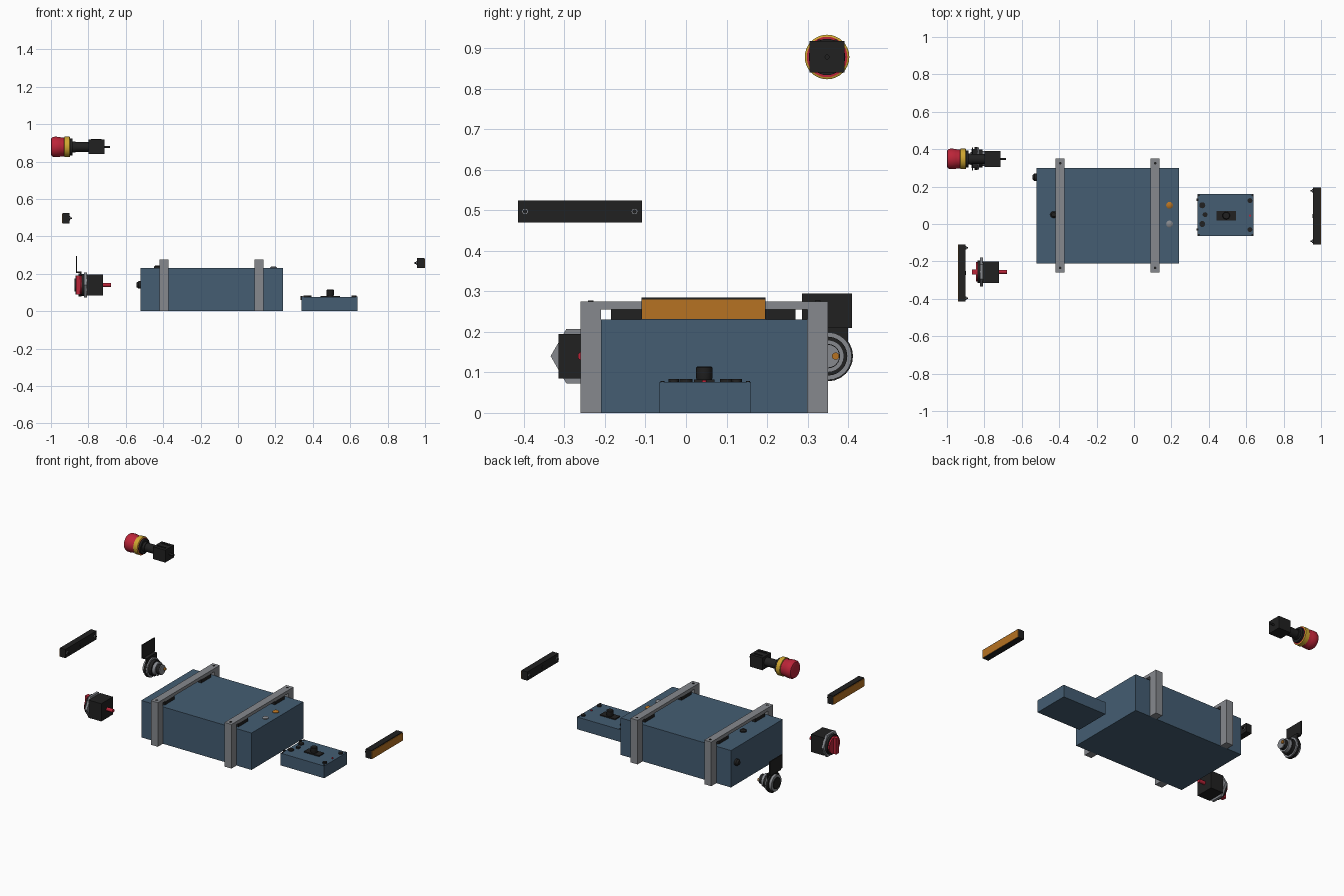
import bpy, bmesh, math
from mathutils import Matrix, Vector

if "Cube" in bpy.data.objects:
    bpy.data.objects.remove(bpy.data.objects["Cube"])


def material(name, rgb):
    m = bpy.data.materials.new(name)
    m.use_nodes = True
    m.diffuse_color = (*rgb, 1)
    m.node_tree.nodes["Principled BSDF"].inputs["Base Color"].default_value = (*rgb, 1)
    return m


BLUE = material("slate blue", (0.058, 0.11, 0.17))
GREY = material("steel grey", (0.24, 0.25, 0.27))
BLACK = material("black plastic", (0.015, 0.015, 0.015))
RED = material("signal red", (0.5, 0.018, 0.04))
YELLOW = material("yellow", (0.62, 0.38, 0.03))
ORANGE = material("amber", (0.47, 0.17, 0.016))


def finish(name, bm, mat, smooth=False):
    bmesh.ops.recalc_face_normals(bm, faces=bm.faces)
    me = bpy.data.meshes.new(name)
    bm.to_mesh(me)
    bm.free()
    me.materials.append(mat)
    ob = bpy.data.objects.new(name, me)
    bpy.context.collection.objects.link(ob)
    if smooth:
        bpy.ops.object.select_all(action='DESELECT')
        ob.select_set(True)
        bpy.context.view_layer.objects.active = ob
        bpy.ops.object.shade_smooth_by_angle(angle=math.radians(35))
    return ob


def box(name, xs, ys, zs, mat):
    """Box from its extents on each axis."""
    lo, hi = Vector((xs[0], ys[0], zs[0])), Vector((xs[1], ys[1], zs[1]))
    bm = bmesh.new()
    bmesh.ops.create_cube(bm, size=1, matrix=Matrix.Translation((lo + hi) / 2)
                          @ Matrix.Diagonal((*(hi - lo), 1)))
    return finish(name, bm, mat)


def turned(name, profile, at, mat, axis='X', sides=32):
    """Solid turned from (position along axis, radius) pairs; at = the axis point."""
    bm = bmesh.new()
    rings = []
    for pos, r in profile:
        ring = []
        for i in range(sides):
            a = math.tau * i / sides
            u, v = r * math.cos(a), r * math.sin(a)
            co = (pos, at[0] + u, at[1] + v) if axis == 'X' else (at[0] + u, at[1] + v, pos)
            ring.append(bm.verts.new(co))
        rings.append(ring)
    for a, b in zip(rings, rings[1:]):
        for i in range(sides):
            j = (i + 1) % sides
            bm.faces.new((a[i], a[j], b[j], b[i]))
    bm.faces.new(rings[0])
    bm.faces.new(rings[-1])
    return finish(name, bm, mat, sides > 8)


def rod(name, start, end, r, at, mat, axis='X', sides=24):
    return turned(name, [(start, r), (end, r)], at, mat, axis, sides)


# Main enclosure with lamps and cable glands
TOP = 0.23
box("main_enclosure", (-0.52, 0.24), (-0.21, 0.30), (0, TOP), BLUE)
for name, y, mat in (("amber_lamp", 0.10, ORANGE), ("clear_lamp", 0.0, GREY)):
    turned(name, [(TOP, 0.018), (TOP + 0.004, 0.018), (TOP + 0.009, 0.01)], (0.19, y), mat, 'Z')
turned("top_gland", [(TOP, 0.018), (TOP + 0.008, 0.018), (TOP + 0.015, 0.011)],
       (-0.43, 0.05), BLACK, 'Z')
turned("side_gland", [(-0.52, 0.02), (-0.532, 0.02), (-0.542, 0.012)], (0.25, 0.14), BLACK)

# Mounting straps bridging the enclosure, each on two rubber pads
for side, x in (("left", 0.113), ("right", -0.395)):
    xs = (x - 0.024, x + 0.024)
    box(side + "_strap_bar", xs, (-0.26, 0.35), (0.255, 0.275), GREY)
    for end, leg, pad, bolt in (("front", (-0.26, -0.21), (-0.185, -0.09), -0.235),
                                ("back", (0.30, 0.35), (0.175, 0.27), 0.325)):
        box(f"{side}_{end}_strap_leg", xs, leg, (0, 0.256), GREY)
        box(f"{side}_{end}_rubber_pad", (x - 0.02, x + 0.02), pad, (TOP, 0.255), BLACK)
        rod(f"{side}_{end}_strap_bolt", 0.275, 0.277, 0.007, (x, bolt), BLACK, 'Z', 12)

# Hand control pendant
DECK = 0.076
box("pendant_case", (0.34, 0.64), (-0.065, 0.16), (0, DECK), BLUE)
for i, (x, y, r) in enumerate([(0.365, 0.10, 0.016), (0.38, 0.05, 0.013), (0.365, 0.0, 0.016),
                               (0.62, 0.125, 0.013), (0.62, -0.03, 0.013)]):
    rod(f"pendant_button_{i + 1}", DECK, DECK + 0.008, r, (x, y), BLACK, 'Z')
for x in (0.347, 0.633):
    for y in (-0.058, 0.153):
        rod("pendant_screw", DECK, DECK + 0.003, 0.005, (x, y), BLACK, 'Z', 12)
for y in (-0.03, 0.13):
    box("pendant_side_clip", (0.335, 0.345), (y - 0.006, y + 0.006), (0.06, 0.082), BLACK)
rod("pendant_indicator", DECK, DECK + 0.005, 0.006, (0.62, 0.045), RED, 'Z', 12)
box("joystick_plate", (0.44, 0.545), (0.02, 0.07), (DECK, DECK + 0.006), BLACK)
turned("joystick_knob", [(DECK, 0.016), (0.085, 0.02), (0.112, 0.02), (0.115, 0.017)],
       (0.493, 0.045), BLACK, 'Z')


# Light bars: amber lens outward, bolts and cable entry inward
def light_bar(side, outer, inner, y, z):
    s = 1 if inner > outer else -1
    half = 0.153
    box(side + "_light_bar", sorted((outer + s * 0.003, inner)), (y - half, y + half),
        (z - 0.027, z + 0.027), BLACK)
    box(side + "_light_lens", sorted((outer, outer + s * 0.004)), (y - half + 0.001, y + half - 0.001),
        (z - 0.026, z + 0.022), ORANGE)
    rod(side + "_light_cable_entry", inner, inner + s * 0.002, 0.011, (y, z), BLACK)
    for d in (-0.135, 0.135):
        rod(side + "_light_washer", inner, inner + s * 0.004, 0.009, (y + d, z), GREY, sides=6)
        rod(side + "_light_stud", inner, inner + s * 0.013, 0.005, (y + d, z), BLACK, sides=12)


light_bar("right", -0.94, -0.90, -0.262, 0.497)
light_bar("left", 1.0, 0.957, 0.043, 0.258)

# Emergency stop button
STOP = (0.348, 0.878)
turned("stop_cap", [(-1.0, 0.04), (-0.997, 0.048), (-0.988, 0.054), (-0.972, 0.055),
                    (-0.952, 0.053), (-0.945, 0.05), (-0.897, 0.05)], STOP, RED)
turned("stop_collar", [(-0.93, 0.048), (-0.928, 0.055), (-0.90, 0.055), (-0.897, 0.05)],
       STOP, YELLOW)
turned("stop_neck", [(-0.897, 0.045), (-0.885, 0.045), (-0.885, 0.03), (-0.87, 0.03),
                     (-0.87, 0.026), (-0.79, 0.026)], STOP, BLACK)
box("stop_contact_block", (-0.80, -0.715), (0.305, 0.391), (0.84, 0.917), BLACK)
for y in (0.328, 0.37):
    box("stop_terminal", (-0.785, -0.73), (y - 0.004, y + 0.004), (0.916, 0.921), BLACK)
rod("stop_cable", -0.715, -0.685, 0.006, STOP, BLACK, sides=16)

# Rotary isolator with hexagonal plate, red handle and drive shaft
ISO = (-0.256, 0.14)
box("isolator_body", (-0.81, -0.722), (-0.315, -0.2), (0.085, 0.195), BLACK)
rod("isolator_hex_plate", -0.823, -0.808, 0.078, ISO, GREY, sides=6)
rod("isolator_backing", -0.837, -0.823, 0.06, ISO, BLACK)
rod("isolator_dial", -0.846, -0.837, 0.052, ISO, RED)
box("isolator_handle", (-0.866, -0.845), (ISO[0] - 0.014, ISO[0] + 0.014), (0.09, 0.19), RED)
rod("isolator_shaft", -0.722, -0.68, 0.011, ISO, RED, sides=16)

# Key switch: stepped rings with a label plate above
KEY = (0.35, 0.14)
rod("switch_bezel", -0.868, -0.852, 0.05, KEY, GREY)
rod("switch_face", -0.873, -0.866, 0.035, KEY, BLACK)
rod("switch_flange", -0.852, -0.838, 0.062, KEY, BLACK)
rod("switch_washer", -0.838, -0.83, 0.059, KEY, GREY)
rod("switch_nut", -0.83, -0.81, 0.048, KEY, BLACK)
rod("switch_barrel", -0.81, -0.79, 0.04, KEY, GREY)
rod("switch_core", -0.79, -0.77, 0.03, KEY, BLACK)
rod("switch_core_cap", -0.77, -0.765, 0.029, KEY, GREY)
rod("switch_contact", -0.765, -0.757, 0.009, (0.369, 0.14), ORANGE, sides=16)
box("label_plate", (-0.866, -0.86), (0.286, 0.41), (0.21, 0.294), BLACK)
box("label_bracket", (-0.866, -0.838), (0.30, 0.40), (0.203, 0.211), BLACK)
box("label_tab", (-0.844, -0.838), (0.30, 0.40), (0.17, 0.211), BLACK)
